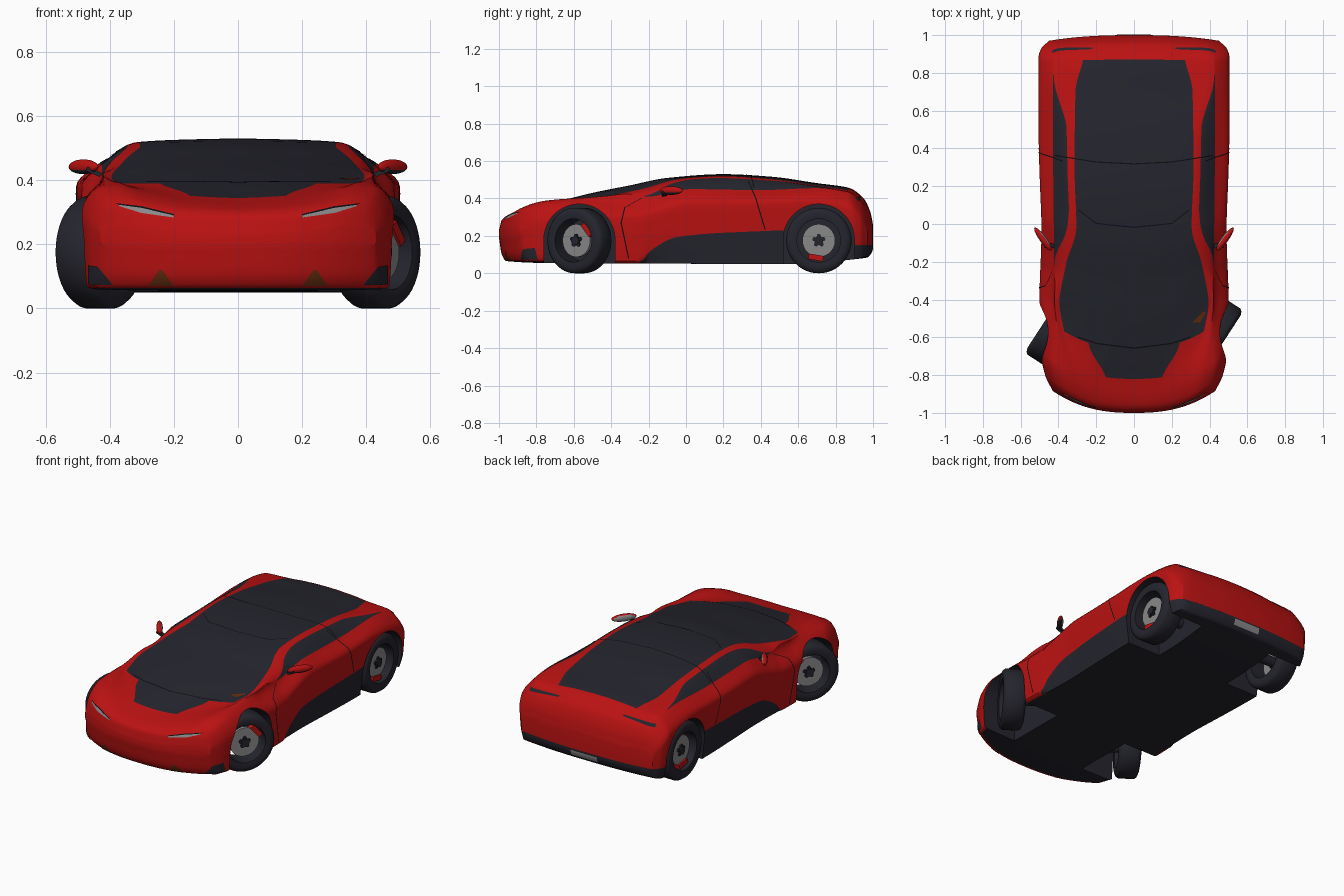
import bpy, bmesh, math
from mathutils import Vector, Matrix
from mathutils.bvhtree import BVHTree

if "Cube" in bpy.data.objects:
    bpy.data.objects.remove(bpy.data.objects["Cube"], do_unlink=True)


def material(name, *rgb):
    mat = bpy.data.materials.new(name)
    mat.use_nodes = True
    mat.diffuse_color = (*rgb, 1)
    shader = next(n for n in mat.node_tree.nodes if n.type == 'BSDF_PRINCIPLED')
    shader.inputs["Base Color"].default_value = (*rgb, 1)
    return mat


RED = material("red paint", .5, .006, .006)
DARK = material("charcoal", .018, .018, .027)
SEAM = material("black seam", .004, .004, .006)
GREY = material("brushed grey", .25, .25, .25)
BROWN = material("amber brown", .12, .025, .005)


def finish(bm, name, mats, matrix=Matrix(), angle=35):
    """Turn a bmesh into a smooth-shaded object with its matrix baked in."""
    bm.transform(matrix)
    if matrix.determinant() < 0:
        bmesh.ops.reverse_faces(bm, faces=bm.faces)
    mesh = bpy.data.meshes.new(name)
    bm.to_mesh(mesh)
    bm.free()
    obj = bpy.data.objects.new(name, mesh)
    bpy.context.collection.objects.link(obj)
    for mat in mats:
        mesh.materials.append(mat)
    smooth_shade(obj, angle)
    return obj


def smooth_shade(obj, angle=35):
    bpy.ops.object.select_all(action='DESELECT')
    obj.select_set(True)
    bpy.context.view_layer.objects.active = obj
    bpy.ops.object.shade_smooth_by_angle(angle=math.radians(angle))


def blend(keys, t):
    """Monotone cubic through (position, value) keys."""
    t = min(max(t, keys[0][0]), keys[-1][0])
    slope = [(b[1] - a[1]) / (b[0] - a[0]) for a, b in zip(keys, keys[1:])]
    i = max(k for k in range(len(slope)) if keys[k][0] <= t)

    def tangent(k):
        if k == 0 or k == len(slope):
            return slope[min(k, len(slope) - 1)]
        a, b = slope[k - 1], slope[k]
        return 2 * a * b / (a + b) if a * b > 0 else 0

    (t0, v0), (t1, v1) = keys[i], keys[i + 1]
    h = t1 - t0
    u = (t - t0) / h
    return (v0 + u * u * (3 - 2 * u) * (v1 - v0)
            + h * u * (1 - u) * ((1 - u) * tangent(i) - u * tangent(i + 1)))


# Guide lines running along the car
top_z = [(-1, .23), (-.985, .285), (-.95, .31), (-.82, .345), (-.66, .39), (-.5, .43), (-.3, .47), (-.1, .51),
         (.2, .53), (.45, .517), (.7, .482), (.87, .457), (.95, .40), (.985, .33), (1, .26)]
floor_z = [(-1, .19), (-.985, .1), (-.96, .065), (-.75, .055), (.6, .05), (.9, .075), (.97, .085), (.99, .105), (1, .13)]
sill_z = [(-1, 0), (-.33, .06), (-.27, .12), (-.1, .195), (.4, .225), (.55, .23), (.9, .15), (1, .15)]
belt_z = [(-1, .25), (-.985, .30), (-.95, .345), (-.85, .385), (-.6, .40), (-.25, .41), (0, .45), (.4, .445),
          (.7, .455), (.87, .43), (.95, .37), (.985, .31), (1, .25)]
waist_x = [(-1, .43), (-.95, .47), (-.85, .495), (-.5, .5), (-.1, .49), (.5, .505), (.9, .505), (.96, .49), (1, .45)]
belt_x = [(-1, .40), (-.9, .42), (0, .425), (.6, .43), (.9, .43), (1, .42)]
canopy_x = [(-1, .26), (-.85, .3), (-.66, .37), (-.5, .395), (-.25, .36), (-.03, .305), (.3, .315), (.7, .31), (.87, .27), (1, .25)]
canopy_drop = [(-1, -.015), (-.85, -.03), (-.66, 0), (-.5, .02), (-.25, .025), (0, .01), (.87, .015), (1, .01)]
rail = [(-1, .5), (-.4, .6), (-.3, .95), (-.1, .4), (.1, .25), (.5, .3), (.8, .95), (1, .6)]
hood_x = [(-1, .12), (-.82, .15), (-.66, .24), (-.4, .2), (1, .15)]
bow = [(-1, .13), (-.66, .15), (-.4, .08), (-.1, .05), (.2, 0), (.8, 0), (1, -.03)]
DIVISIONS = (10, 3, 6, 6, 3, 3, 6, 5)


def half_section(s):
    """Half outline from floor centre to roof centre at station s."""
    floor, top = blend(floor_z, s), blend(top_z, s)
    sill = max(blend(sill_z, s), floor + .012)
    waist, bx, bz = blend(waist_x, s), blend(belt_x, s), blend(belt_z, s)
    cx, cz = blend(canopy_x, s), top - blend(canopy_drop, s)
    t, hx = blend(rail, s), blend(hood_x, s)
    bulge = .04 * t * (1 - t)
    pts = [(waist - .03, floor), (waist - .01, sill), (waist, sill + .68 * (bz - sill)), (bx, bz),
           (cx + t * (bx - cx) + bulge, cz + t * (bz - cz) + bulge), (cx, cz),
           (hx, top + (cz - top) * (hx / cx) ** 2), (0, top)]
    dist = [0]
    for a, b in zip(pts, pts[1:]):
        dist.append(dist[-1] + max(math.dist(a, b), .0001))
    end = 2 * dist[-1] - dist[-2]
    xs = [(d, p[0]) for d, p in zip(dist, pts)] + [(end, -hx)]
    zs = [(d, p[1]) for d, p in zip(dist, pts)] + [(end, pts[-2][1])]
    out = [(pts[0][0] * k / DIVISIONS[0], floor) for k in range(DIVISIONS[0])]
    for i, n in enumerate(DIVISIONS[1:]):
        for k in range(n):
            d = dist[i] + (dist[i + 1] - dist[i]) * k / n
            out.append((blend(xs, d), blend(zs, d)))
    return out + [pts[-1]]


def is_dark(zone, s):
    """Zones count from the floor (0) up to the roof centre (7)."""
    return ((zone == 0 and s > -.95) or (zone == 1 and s > -.33) or (zone == 4 and -.28 < s < .79)
            or (zone == 6 and -.66 < s < .87) or (zone == 7 and -.82 < s < .87))


# Body shell
stations = sorted({math.sin(math.pi / 2 * k / 60) for k in range(-60, 61)} | {-.82, -.66, -.28, .79, .87})
zones = [z for z, n in enumerate(DIVISIONS) for _ in range(n)]
zones += zones[::-1]
bm = bmesh.new()
rings = []
for s in stations:
    half = half_section(s)
    if abs(s) > .99999:
        half = [(x, .2 if s < 0 else .15) for x, z in half]
    outline = half + [(-x, z) for x, z in half[-2:0:-1]]
    b = blend(bow, s)
    rings.append([bm.verts.new((x, s + b * (abs(x) / .45) ** 2.5, z)) for x, z in outline])
for r, (a, b) in enumerate(zip(rings, rings[1:])):
    mid = (stations[r] + stations[r + 1]) / 2
    for i in range(len(a)):
        j = (i + 1) % len(a)
        bm.faces.new((a[i], a[j], b[j], b[i])).material_index = int(is_dark(zones[i], mid))
bm.faces.new(rings[0])
bm.faces.new(rings[-1])
bmesh.ops.recalc_face_normals(bm, faces=bm.faces)
body = finish(bm, "body", (RED, DARK))

# Wheel arches cut out of the body
FRONT_Y, REAR_Y, WHEEL_Z = -.57, .71, .175
for y in (FRONT_Y, REAR_Y):
    for side in (1, -1):
        bm = bmesh.new()
        arc = [(y + .19 * math.cos(math.pi * k / 32), .18 + .19 * math.sin(math.pi * k / 32)) for k in range(33)]
        arc += [(y - .19, -.1), (y + .19, -.1)]
        face = bm.faces.new([bm.verts.new((side * .25, *p)) for p in arc])
        wall = bmesh.ops.extrude_face_region(bm, geom=[face])["geom"]
        bmesh.ops.translate(bm, vec=(side * .5, 0, 0), verts=[v for v in wall if isinstance(v, bmesh.types.BMVert)])
        bmesh.ops.recalc_face_normals(bm, faces=bm.faces)
        for f in bm.faces:
            f.material_index = 1
        cutter = finish(bm, "arch_cutter", (RED, DARK))
        cutter.hide_render = True
        cut = body.modifiers.new("arch", 'BOOLEAN')
        cut.object, cut.operation, cut.solver = cutter, 'DIFFERENCE', 'EXACT'
        bpy.context.view_layer.objects.active = body
        bpy.ops.object.modifier_apply(modifier=cut.name)
        bpy.data.objects.remove(cutter, do_unlink=True)
smooth_shade(body)

# Thin plates laid on the body surface
probe = bmesh.new()
probe.from_mesh(body.data)
tree = BVHTree.FromBMesh(probe)
RAYS = {"front": (lambda a, b: (a, -3, b), (0, 1, 0)), "back": (lambda a, b: (a, 3, b), (0, -1, 0)),
        "side": (lambda a, b: (3, a, b), (-1, 0, 0)), "top": (lambda a, b: (a, b, 3), (0, 0, -1))}


def plate(name, view, edge_a, edge_b, mat, mirrored=True, steps=8, across=4):
    start, ray = RAYS[view]
    for side in ((1, -1) if mirrored else (1,)):
        bm = bmesh.new()
        rows = []
        for k in range((len(edge_a) - 1) * steps + 1):
            i = min(k // steps, len(edge_a) - 2)
            u = k / steps - i
            a, b = (Vector(e[i]).lerp(Vector(e[i + 1]), u) for e in (edge_a, edge_b))
            row = []
            for m in range(across + 1):
                origin = Vector(start(*a.lerp(b, m / across)))
                hit, normal, *_ = tree.ray_cast(origin, ray)
                if hit is None:
                    hit, normal, *_ = tree.find_nearest(origin + Vector(ray) * 2)
                row.append(bm.verts.new(hit + normal * .003))
            rows.append(row)
        for r, q in zip(rows, rows[1:]):
            for m in range(across):
                bm.faces.new((r[m], r[m + 1], q[m + 1], q[m]))
        for f in bm.faces:
            f.normal_update()
            if f.normal.dot(Vector(ray)) > 0:
                f.normal_flip()
        label = name if not mirrored else ("left_" if side > 0 else "right_") + name
        finish(bm, label, (mat,), Matrix.Diagonal((side, 1, 1, 1)))


def seam(name, view, path, offset, mirrored=True):
    plate(name, view, path, [(a + offset[0], b + offset[1]) for a, b in path], SEAM, mirrored, across=1)


plate("headlight", "front", [(.2, .283), (.3, .297), (.37, .318)], [(.2, .289), (.3, .312), (.37, .322)], GREY)
plate("headlight_brow", "front", [(.2, .289), (.3, .312), (.37, .322)], [(.2, .293), (.3, .317), (.38, .327)], SEAM)
plate("corner_intake", "front", [(.39, .075), (.435, .13)], [(.465, .075), (.465, .135)], DARK)
plate("fog_light", "front", [(.2, .072), (.235, .12)], [(.28, .072), (.245, .12)], BROWN)
plate("tail_slit", "back", [(.22, .405), (.43, .385)], [(.22, .412), (.43, .402)], DARK)
plate("rear_plate", "back", [(-.09, .105), (.09, .105)], [(-.09, .14), (.09, .14)], GREY, False)
plate("cowl_mark", "top", [(.31, -.52), (.37, -.46)], [(.35, -.52), (.38, -.47)], BROWN, False)
seam("door_front_seam", "side", [(-.24, .40), (-.33, .35), (-.35, .27), (-.31, .08)], (.006, 0))
seam("door_rear_seam", "side", [(.33, .49), (.37, .40), (.42, .235)], (.006, 0))
seam("roof_seam", "top", [(-.42, .36), (-.2, .325), (0, .315), (.2, .325), (.42, .36)], (0, .006), False)
seam("windscreen_seam", "top", [(-.29, .07), (-.2, 0), (0, -.02), (.2, 0), (.29, .07)], (0, .006), False)
seam("cowl_seam", "top", [(-.3, -.6), (-.2, -.635), (0, -.66), (.2, -.635), (.3, -.6)], (0, .007), False)
probe.free()


# Wheels
def lathe(profile, steps=48):
    bm = bmesh.new()
    verts = [bm.verts.new((x, 0, r)) for x, r in profile]
    edges = [bm.edges.new((verts[i - 1], v)) for i, v in enumerate(verts)]
    bmesh.ops.spin(bm, geom=verts + edges, axis=(1, 0, 0), cent=(0, 0, 0), angle=math.tau, steps=steps)
    bmesh.ops.remove_doubles(bm, verts=bm.verts, dist=.0001)
    bmesh.ops.recalc_face_normals(bm, faces=bm.faces)
    return bm


def drum(radius, depth, x, y=0, z=0):
    bm = bmesh.new()
    place = Matrix.Translation((x, y, z)) @ Matrix.Rotation(math.pi / 2, 4, 'Y')
    bmesh.ops.create_cone(bm, cap_ends=True, segments=32, radius1=radius, radius2=radius, depth=depth, matrix=place)
    return bm


TYRE = [(-.06, .116), (-.066, .145), (-.058, .166), (-.045, .175), (.045, .175), (.058, .166), (.066, .145), (.06, .116)]
for end, y, steer in (("front", FRONT_Y, -33), ("rear", REAR_Y, 0)):
    for label, side in (("left", 1), ("right", -1)):
        turn = math.radians(steer + (0 if side > 0 else 180))
        spot = Matrix.Translation((side * .43, y, WHEEL_Z)) @ Matrix.Rotation(turn, 4, 'Z')
        name = end + "_" + label
        finish(lathe(TYRE), name + "_tyre", (DARK,), spot)
        finish(drum(.088, .02, .02), name + "_disc", (GREY,), spot)
        finish(drum(.024, .05, .02), name + "_hub", (DARK,), spot)
        for k in range(5):
            a = math.tau * k / 5
            finish(drum(.011, .036, .02, .025 * math.sin(a), .025 * math.cos(a)), name + "_lug", (DARK,), spot)
        finish(drum(.03, .25, -.12), name + "_axle", (DARK,), spot)
        bm = bmesh.new()
        bmesh.ops.create_cube(bm, size=1, matrix=Matrix.Diagonal((.04, .08, .03, 1)))
        clock = math.radians((-50 if end == "front" else 170) * side)
        finish(bm, name + "_caliper", (RED,), spot @ Matrix.Rotation(clock, 4, 'X') @ Matrix.Translation((.02, 0, .092)))

# Door mirrors
for label, side in (("left", 1), ("right", -1)):
    flip = Matrix.Diagonal((side, 1, 1, 1))
    bm = bmesh.new()
    bmesh.ops.create_uvsphere(bm, u_segments=24, v_segments=14, radius=1)
    for f in bm.faces:
        n = f.calc_center_median()
        f.material_index = 2 if n.y > .55 else 1 if n.z < -.35 else 0
    spot = Matrix.Translation((.482, -.08, .442)) @ Matrix.Rotation(math.radians(54), 4, 'Z')
    finish(bm, label + "_mirror", (RED, DARK, GREY), flip @ spot @ Matrix.Diagonal((.075, .018, .023, 1)))
    bm = bmesh.new()
    bmesh.ops.create_cube(bm, size=1)
    tilt = Matrix.Translation((.44, -.115, .422)) @ Matrix.Rotation(-.4, 4, 'Y')
    finish(bm, label + "_mirror_arm", (DARK,), flip @ tilt @ Matrix.Diagonal((.07, .025, .014, 1)))
